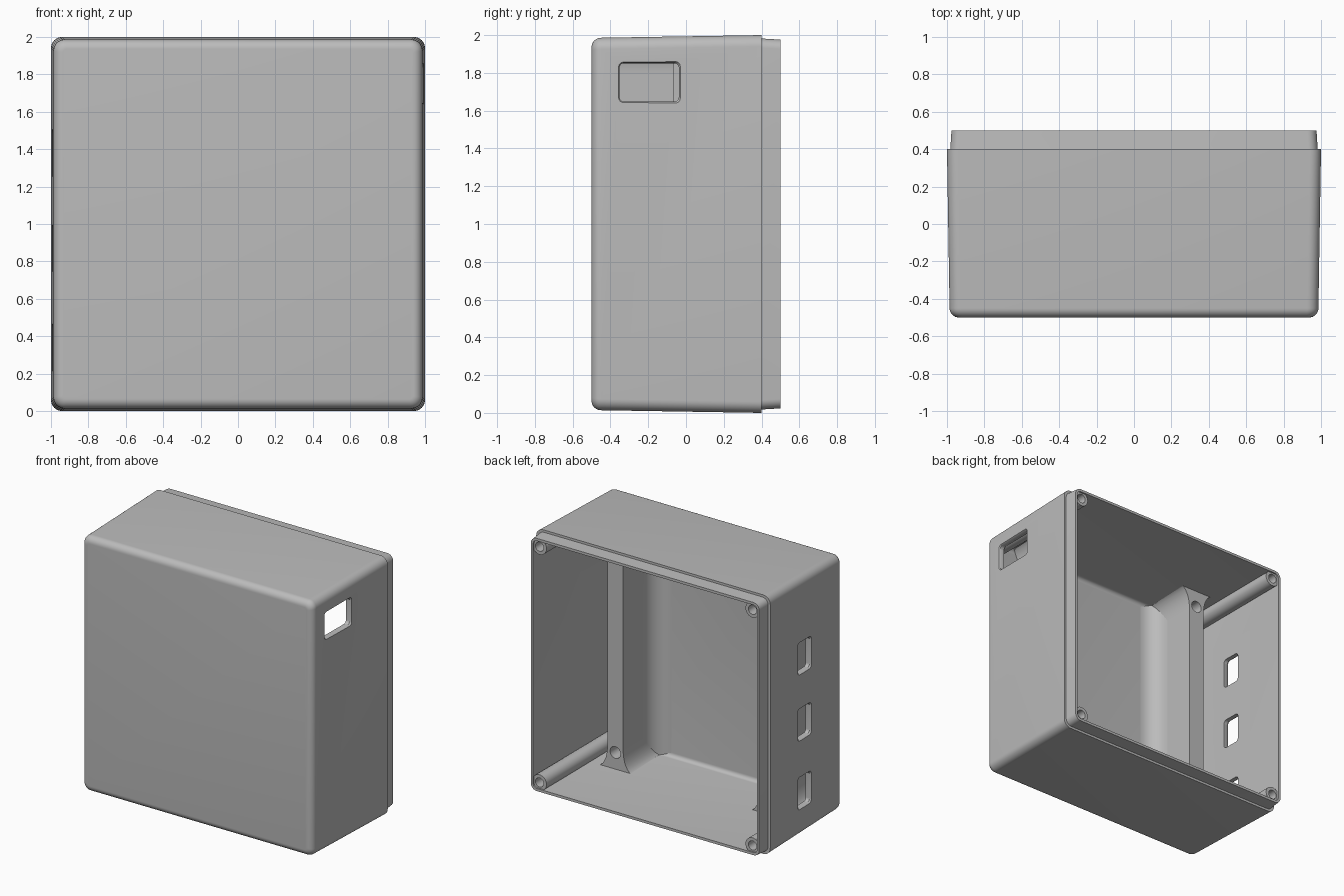
import bpy, bmesh, math

cube = bpy.data.objects.get("Cube")
if cube:
    bpy.data.objects.remove(cube, do_unlink=True)

grey = bpy.data.materials.new("plain grey")
grey.use_nodes = True
COLOUR = (0.5, 0.5, 0.5, 1)
grey.diffuse_color = COLOUR
grey.node_tree.nodes["Principled BSDF"].inputs["Base Color"].default_value = COLOUR


def ring(cu, cv, hu, hv, r, depth, axis="y", steps=8):
    """Rounded rectangle of points at one depth along an axis."""
    pts = []
    for k, (su, sv) in enumerate([(1, 1), (-1, 1), (-1, -1), (1, -1)]):
        for i in range(steps + 1):
            a = math.pi / 2 * (k + i / steps)
            u = cu + su * (hu - r) + r * math.cos(a)
            v = cv + sv * (hv - r) + r * math.sin(a)
            pts.append((u, depth, v) if axis == "y" else (depth, u, v))
    return pts


def loft(name, rings):
    """Closed solid through a list of equal rings, capped at both ends."""
    bm = bmesh.new()
    loops = [[bm.verts.new(p) for p in r] for r in rings]
    n = len(loops[0])
    for a, b in zip(loops, loops[1:]):
        for i in range(n):
            bm.faces.new((a[i], a[(i + 1) % n], b[(i + 1) % n], b[i]))
    bm.faces.new(loops[0])
    bm.faces.new(loops[-1])
    bmesh.ops.remove_doubles(bm, verts=bm.verts, dist=1e-5)
    bmesh.ops.recalc_face_normals(bm, faces=bm.faces)
    mesh = bpy.data.meshes.new(name)
    bm.to_mesh(mesh)
    bm.free()
    mesh.materials.append(grey)
    obj = bpy.data.objects.new(name, mesh)
    bpy.context.collection.objects.link(obj)
    return obj


def cut(obj, cutters):
    for c in cutters:
        mod = obj.modifiers.new("cut", "BOOLEAN")
        mod.operation = "DIFFERENCE"
        mod.solver = "EXACT"
        mod.object = c
        c.hide_render = True
        c.hide_viewport = True


def smooth(obj):
    bpy.ops.object.select_all(action="DESELECT")
    obj.select_set(True)
    bpy.context.view_layer.objects.active = obj
    for m in list(obj.modifiers):
        bpy.ops.object.modifier_apply(modifier=m.name)
    bpy.ops.object.shade_smooth_by_angle(angle=math.radians(32))


def square(half, r, y):
    return ring(0, 1, half, half, r, y)


# Hollow drafted case: rounded front, stepped rim, open back
FILLET = 0.05
rings = []
for i in range(9):
    a = math.pi / 2 * i / 8
    inset = FILLET * (1 - math.sin(a))
    rings.append(square(0.986 - inset, 0.06 - inset * 0.8, -0.45 - FILLET * math.cos(a)))
rings += [square(1, 0.06, 0.4), square(0.982, 0.05, 0.4),
          square(0.976, 0.05, 0.5), square(0.956, 0.03, 0.5)]
for i in range(7):
    a = math.pi / 2 * i / 6
    inset = 0.03 * (1 - math.cos(a))
    rings.append(square(0.944 - inset, 0.035 - inset * 0.8, -0.425 - 0.03 * math.sin(a)))
case = loft("case", rings)


def window(name, side, y, z, hy, hz):
    """Rounded window cutter with a softened outer rim."""
    spec = [(0.8, 0), (0.98, 0), (1.0, 0.012), (1.1, 0.012)]
    return loft(name, [ring(y, z, hy - 0.008 + e, hz - 0.008 + e, 0.025, side * x, "x")
                       for x, e in spec])


cutters = [window("large_window_cutter", 1, -0.195, 1.75, 0.165, 0.11)]
for i, z in enumerate((0.34, 0.87, 1.38)):
    cutters.append(window(f"small_window_cutter_{i + 1}", -1, -0.03, z, 0.085, 0.125))
cut(case, cutters)
smooth(case)

# Corner screw posts, hollow at the back
for sx, side in ((1, "left"), (-1, "right")):
    for z, level in ((0.09, "lower"), (1.91, "upper")):
        steps = [(0.06, -0.46), (0.06, 0.488), (0.035, 0.488), (0.035, 0.2)]
        smooth(loft(f"{level}_{side}_screw_post",
                    [ring(sx * 0.91, z, r, r, r, y) for r, y in steps]))

# Upright inner ribs with flared ends, screw holes and a soft inner root
RIB_X, RIB_HALF, FLARE, LOW = 0.65, 0.067, 0.085, 0.045
for sx, side in ((1, "left"), (-1, "right")):
    quarter = []
    for i in range(9):
        a = math.pi / 2 * i / 8
        quarter.append((RIB_HALF + FLARE * (1 - math.sin(a)),
                        LOW + 2 * FLARE * (1 - math.cos(a))))
    right_edge = quarter + [(x, 2 - z) for x, z in reversed(quarter)]
    outline = right_edge + [(-x, z) for x, z in reversed(right_edge)]
    rib = loft(f"{side}_inner_rib",
               [[(sx * RIB_X + x, y, z) for x, z in outline] for y in (-0.465, -0.065)])
    holes = [loft(f"{side}_rib_hole_cutter_{k}",
                  [ring(sx * RIB_X, z, 0.045, 0.045, 0.045, y) for y in (-0.3, 0)])
             for k, z in ((1, 0.18), (2, 1.82))]
    cut(rib, holes)
    smooth(rib)

    # concave root between rib and front panel
    root_x, R = RIB_X - RIB_HALF, 0.14
    arc = [(root_x - R + R * math.sin(a), -0.455 + R - R * math.cos(a))
           for a in (math.pi / 2 * i / 8 for i in range(9))]
    profile = arc + [(root_x + 0.02, -0.455 + R), (root_x + 0.02, -0.465),
                     (root_x - R, -0.465)]
    smooth(loft(f"{side}_rib_root",
                [[(sx * x, y, z) for x, y in profile] for z in (LOW, 2 - LOW)]))
